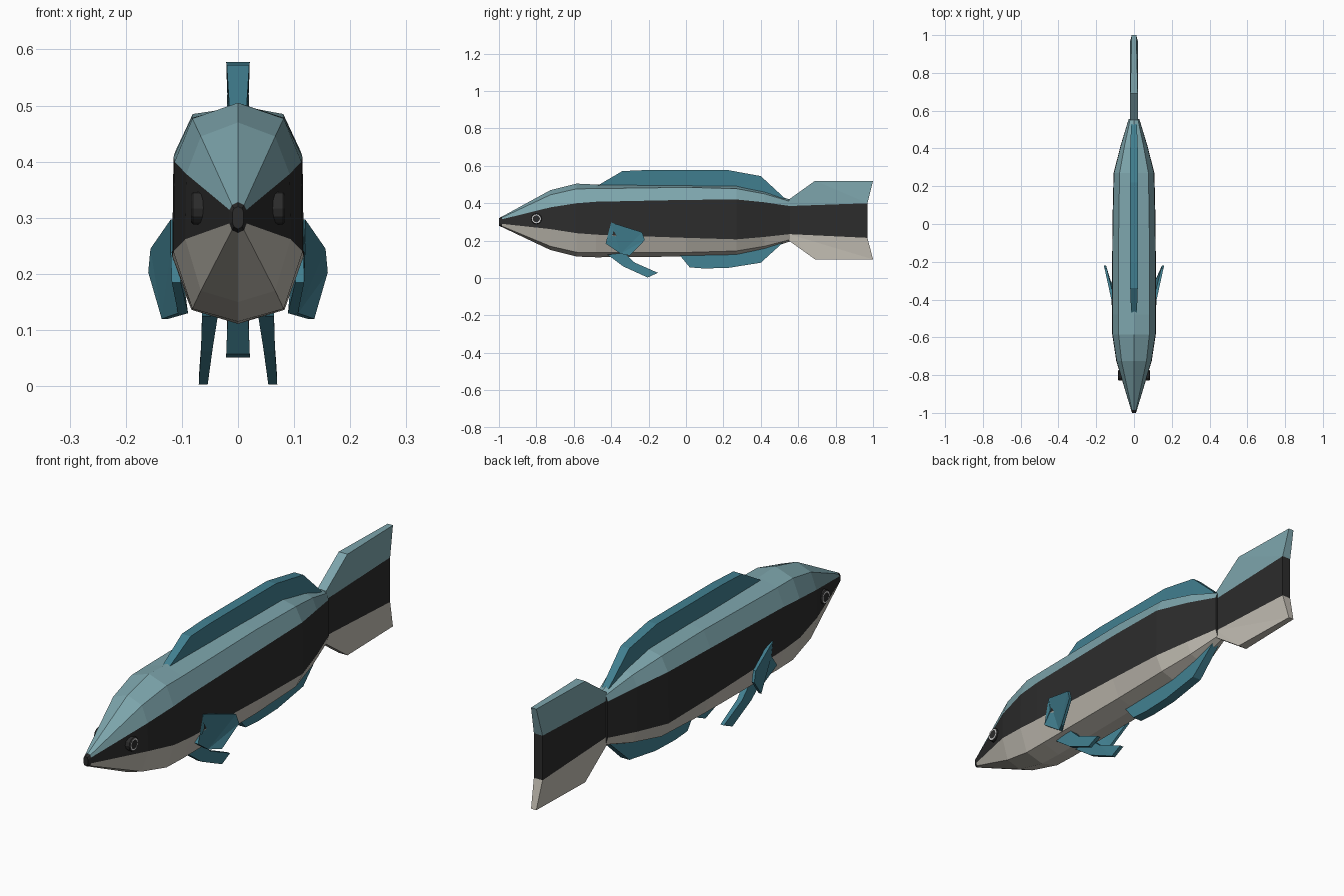
import bpy, bmesh, math
from mathutils import Vector

if "Cube" in bpy.data.objects:
    bpy.data.objects.remove(bpy.data.objects["Cube"])


def material(name, rgb):
    m = bpy.data.materials.new(name)
    m.diffuse_color = (*rgb, 1)
    m.use_nodes = True
    m.node_tree.nodes["Principled BSDF"].inputs["Base Color"].default_value = m.diffuse_color
    return m


PALE = material("pale teal", (0.205, 0.376, 0.413))
BLACK = material("black", (0.025, 0.025, 0.025))
BELLY = material("warm grey", (0.54, 0.51, 0.45))
FIN = material("deep teal", (0.054, 0.216, 0.283))
WHITE = material("white", (0.8, 0.8, 0.8))


def finish(name, bm, mats):
    bmesh.ops.recalc_face_normals(bm, faces=bm.faces[:])
    me = bpy.data.meshes.new(name)
    bm.to_mesh(me)
    bm.free()
    for m in mats:
        me.materials.append(m)
    ob = bpy.data.objects.new(name, me)
    bpy.context.collection.objects.link(ob)
    return ob


def slab(name, left, right, mats, regions=None, rim=None):
    """Solid between two matching outlines; regions split the sides by colour."""
    bm = bmesh.new()
    n = len(left)
    a = [bm.verts.new(p) for p in left]
    b = [bm.verts.new(p) for p in right]
    for mat, ids in regions or [(0, range(n))]:
        for side in (a, b):
            bm.faces.new([side[i] for i in ids]).material_index = mat
    for i in range(n):
        j = (i + 1) % n
        f = bm.faces.new((a[i], a[j], b[j], b[i]))
        f.material_index = rim[i] if rim else 0
    caps = [f for f in bm.faces if len(f.verts) > 4]
    bmesh.ops.triangulate(bm, faces=caps)
    return finish(name, bm, mats)


# Body: ten-sided loft; y, half width, then heights from back ridge to keel
stations = [
    (-1.00, 0.010, 0.320, 0.317, 0.310, 0.292, 0.284, 0.280),
    (-0.985, 0.015, 0.328, 0.323, 0.314, 0.290, 0.278, 0.273),
    (-0.725, 0.092, 0.470, 0.445, 0.378, 0.262, 0.170, 0.150),
    (-0.585, 0.113, 0.505, 0.477, 0.400, 0.240, 0.138, 0.115),
    (-0.48, 0.115, 0.500, 0.478, 0.408, 0.232, 0.136, 0.111),
    (0.00, 0.112, 0.497, 0.485, 0.418, 0.215, 0.137, 0.115),
    (0.27, 0.106, 0.495, 0.478, 0.420, 0.207, 0.145, 0.120),
    (0.42, 0.068, 0.465, 0.450, 0.405, 0.220, 0.170, 0.152),
    (0.555, 0.028, 0.420, 0.410, 0.385, 0.235, 0.205, 0.195),
]
bm = bmesh.new()
rings = []
for y, w, z0, z1, z2, z3, z4, z5 in stations:
    half = [(0.72 * w, z1), (w, z2), (w * 1.02, z3), (0.72 * w, z4)]
    ring = [(0, z0)] + half + [(0, z5)] + [(-x, z) for x, z in reversed(half)]
    rings.append([bm.verts.new((x, y, z)) for x, z in ring])
bands = [0, 0, 1, 2, 2, 2, 2, 1, 0, 0]
for k in range(len(rings) - 1):
    r, s = rings[k], rings[k + 1]
    for i in range(10):
        j = (i + 1) % 10
        f = bm.faces.new((r[i], r[j], s[j], s[i]))
        f.material_index = 1 if k == 0 else bands[i]
bm.faces.new(rings[0]).material_index = 1
bm.faces.new(rings[-1]).material_index = 1
finish("body", bm, [PALE, BLACK, BELLY])

# Tail: three colour bands with a thinner trailing edge
tail = [(0.55, 0.385), (0.55, 0.42), (0.69, 0.52), (1.0, 0.52), (0.97, 0.40),
        (0.97, 0.215), (1.0, 0.10), (0.69, 0.10), (0.55, 0.20), (0.55, 0.235)]


def tail_side(s):
    return [(s * (0.012 if y > 0.98 else 0.02), y, z) for y, z in tail]


slab("tail", tail_side(-1), tail_side(1), [PALE, BLACK, BELLY],
     [(0, [0, 1, 2, 3, 4]), (1, [0, 4, 5, 9]), (2, [5, 6, 7, 8, 9])],
     [0, 0, 0, 0, 1, 2, 2, 2, 2, 1])


# Back and belly fins along the centre line
def centre_fin(name, pts):
    sides = [[(s * t, y, z) for y, z, t in pts] for s in (-1, 1)]
    slab(name, *sides, [FIN])


centre_fin("dorsal_fin", [
    (-0.48, 0.49, 0.015), (-0.34, 0.572, 0.02), (-0.20, 0.578, 0.021),
    (0.22, 0.578, 0.021), (0.40, 0.545, 0.02), (0.53, 0.425, 0.015),
    (0.40, 0.44, 0.016), (0.22, 0.47, 0.016), (-0.20, 0.48, 0.016)])
centre_fin("belly_fin", [
    (-0.04, 0.13, 0.018), (0.02, 0.057, 0.021), (0.10, 0.051, 0.021),
    (0.23, 0.055, 0.021), (0.40, 0.082, 0.02), (0.53, 0.20, 0.015),
    (0.40, 0.175, 0.016), (0.23, 0.14, 0.018)])

# Paired fins, mirrored left and right: x, y, z, half thickness
pectoral = [(0.112, -0.40, 0.297, 0.008), (0.150, -0.235, 0.245, 0.006),
            (0.154, -0.22, 0.203, 0.006), (0.130, -0.30, 0.12, 0.006),
            (0.098, -0.35, 0.13, 0.009), (0.110, -0.43, 0.185, 0.008),
            (0.112, -0.39, 0.238, 0.008)]
pelvic = [(0.050, -0.42, 0.125, 0.014), (0.050, -0.33, 0.135, 0.014),
          (0.054, -0.275, 0.083, 0.011), (0.061, -0.15, 0.028, 0.008),
          (0.062, -0.205, 0.003, 0.008), (0.056, -0.335, 0.062, 0.010)]
for side, s in (("left", -1), ("right", 1)):
    for name, pts in (("pectoral_fin", pectoral), ("pelvic_fin", pelvic)):
        faces = [[(s * (x + d * t), y, z) for x, y, z, t in pts] for d in (-1, 1)]
        slab(f"{side}_{name}", *faces, [FIN])

    # Eye: black drum with a thin pale ring on its outer face
    bm = bmesh.new()
    loops = []
    for x, r in ((0.055, 0.029), (0.080, 0.029), (0.084, 0.025), (0.084, 0.019)):
        loops.append([bm.verts.new((s * x, -0.80 + r * math.cos(a), 0.317 + r * math.sin(a)))
                      for a in (math.tau * i / 12 for i in range(12))])
    for k in range(3):
        for i in range(12):
            j = (i + 1) % 12
            f = bm.faces.new((loops[k][i], loops[k][j], loops[k + 1][j], loops[k + 1][i]))
            f.material_index = 1 if k == 2 else 0
    bm.faces.new(loops[0])
    bm.faces.new(loops[-1])
    finish(f"{side}_eye", bm, [BLACK, WHITE])
